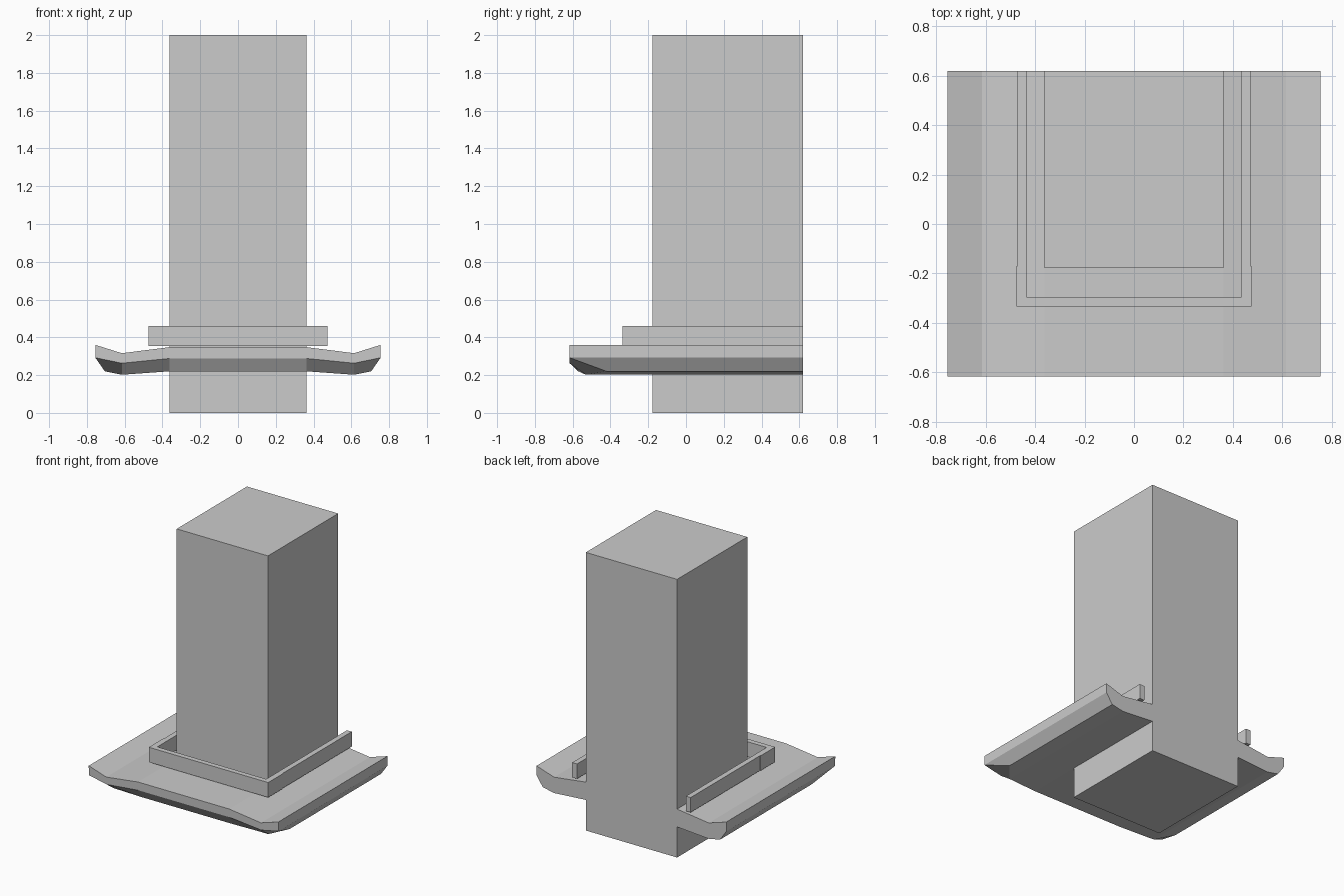
import bpy, bmesh

if "Cube" in bpy.data.objects:
    bpy.data.objects.remove(bpy.data.objects["Cube"])

BACK = 0.62


def finish(name, bm):
    bmesh.ops.recalc_face_normals(bm, faces=bm.faces)
    mesh = bpy.data.meshes.new(name)
    bm.to_mesh(mesh)
    bm.free()
    obj = bpy.data.objects.new(name, mesh)
    bpy.context.collection.objects.link(obj)
    return obj


def prism(name, outline, z0, z1):
    """Extrude a flat outline upward from z0 to z1."""
    bm = bmesh.new()
    face = bm.faces.new([bm.verts.new((x, y, z0)) for x, y in outline])
    top = bmesh.ops.extrude_face_region(bm, geom=[face])["geom"]
    verts = [g for g in top if isinstance(g, bmesh.types.BMVert)]
    bmesh.ops.translate(bm, verts=verts, vec=(0, 0, z1 - z0))
    return finish(name, bm)


def mirrored(half):
    return half + [(-x, y) for x, y in reversed(half)]


# Square pillar running full height
pillar = prism("pillar", mirrored([(0.363, BACK), (0.363, -0.178)]), 0, 2)

# Raised rim around three sides of the pillar
outer = mirrored([(0.471, BACK), (0.471, -0.17), (0.475, -0.17), (0.475, -0.335)])
inner = mirrored([(0.433, BACK), (0.433, -0.298)])
prism("rim", outer + inner[::-1], 0.353, 0.46)

# Upturned eave: each station holds x, top z, lip z, bottom x, bottom front y, bottom z
half = [(0.363, 0.348, 0.288, 0.363, -0.57, 0.22),
        (0.615, 0.316, 0.263, 0.615, -0.53, 0.202),
        (0.755, 0.36, 0.292, 0.705, -0.42, 0.22)]
stations = [(-s[0], s[1], s[2], -s[3], s[4], s[5]) for s in reversed(half)] + half

bm = bmesh.new()
loops = []
for x, zt, zl, xb, yb, zb in stations:
    pts = [(x, BACK, zt), (x, -0.618, zt), (x, -0.616, zl), (xb, yb, zb), (xb, BACK, zb)]
    loops.append([bm.verts.new(p) for p in pts])
# Top, front lip, front bevel and underside strips
for a, b in zip(loops, loops[1:]):
    for i in range(4):
        bm.faces.new((a[i], a[i + 1], b[i + 1], b[i]))
# Side lips, side bevels and flush back
lip_back = []
for loop, s in ((loops[0], stations[0]), (loops[-1], stations[-1])):
    v = bm.verts.new((s[0], BACK, s[2]))
    lip_back.append(v)
    bm.faces.new((loop[0], loop[1], loop[2], v))
    bm.faces.new((v, loop[2], loop[3], loop[4]))
bm.faces.new([l[0] for l in loops] + [lip_back[1]]
             + [l[4] for l in reversed(loops)] + [lip_back[0]])
eave = finish("eave", bm)

# Merge the eave and pillar into one clean shell
union = pillar.modifiers.new("join_eave", "BOOLEAN")
union.operation = "UNION"
union.solver = "EXACT"
union.object = eave
bpy.context.view_layer.objects.active = pillar
bpy.ops.object.modifier_apply(modifier=union.name)
bpy.data.objects.remove(eave)
pillar.name = "pillar_with_eave"
